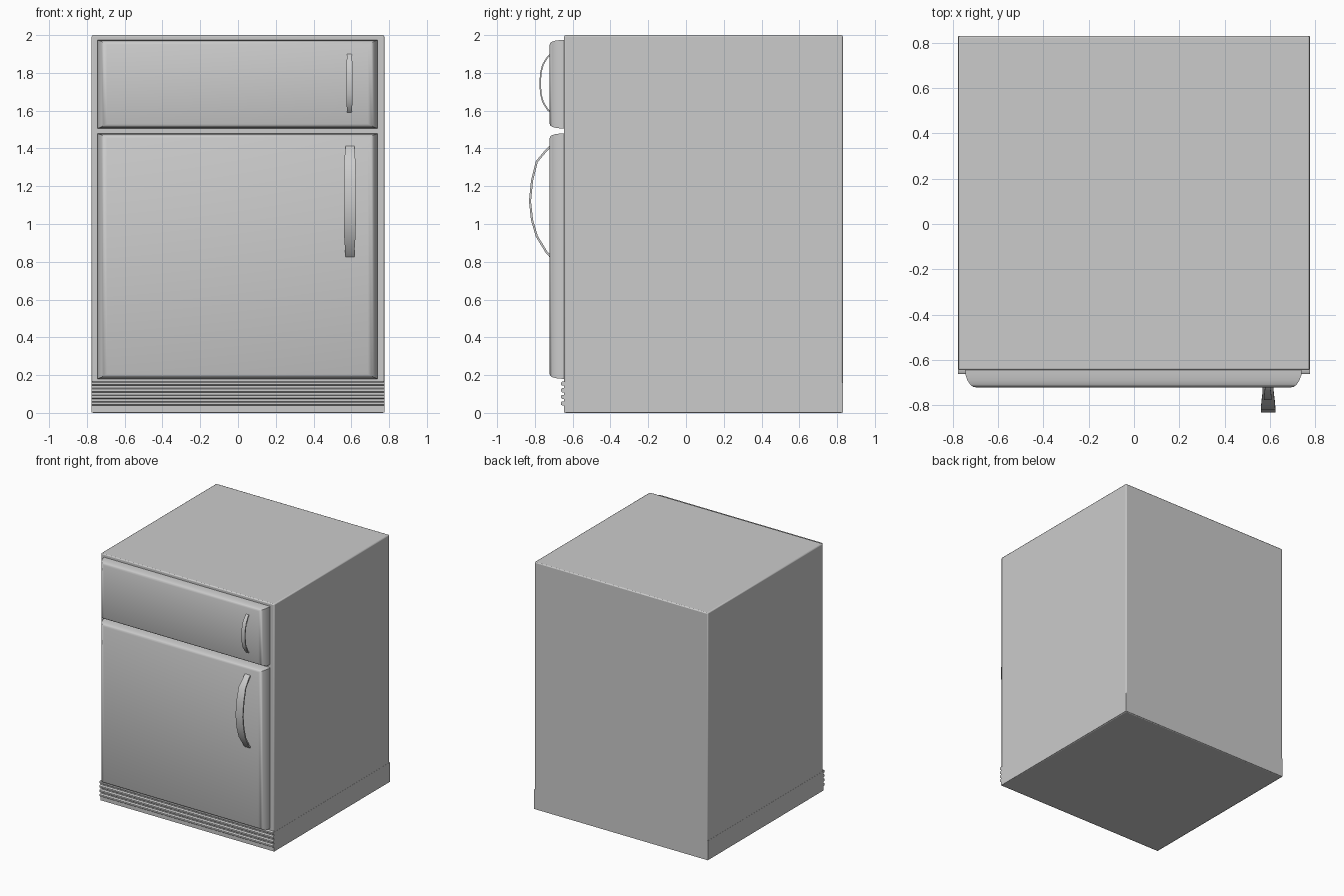
import bpy, bmesh, math
from mathutils import Vector

if "Cube" in bpy.data.objects:
    bpy.data.objects.remove(bpy.data.objects["Cube"])


def finish(name, bm, angle=30):
    bmesh.ops.recalc_face_normals(bm, faces=bm.faces)
    mesh = bpy.data.meshes.new(name)
    bm.to_mesh(mesh)
    bm.free()
    obj = bpy.data.objects.new(name, mesh)
    bpy.context.collection.objects.link(obj)
    bpy.ops.object.select_all(action='DESELECT')
    obj.select_set(True)
    bpy.context.view_layer.objects.active = obj
    bpy.ops.object.shade_smooth_by_angle(angle=math.radians(angle))
    return obj


def loft(name, rings, angle=30):
    """Skin a list of closed rings and cap both ends."""
    bm = bmesh.new()
    loops = [[bm.verts.new(p) for p in ring] for ring in rings]
    n = len(loops[0])
    for a, b in zip(loops, loops[1:]):
        for i in range(n):
            j = (i + 1) % n
            bm.faces.new((a[i], a[j], b[j], b[i]))
    bm.faces.new(loops[0])
    bm.faces.new(loops[-1])
    return finish(name, bm, angle)


def box(name, x, y, z, bevel=0):
    ring = lambda h: [(x[0], y[0], h), (x[1], y[0], h), (x[1], y[1], h), (x[0], y[1], h)]
    obj = loft(name, [ring(z[0]), ring(z[1])])
    if bevel:
        mod = obj.modifiers.new("soft_edges", 'BEVEL')
        mod.width = bevel
        mod.segments = 2
    return obj


# Doors: rings stepping forward and inward to a rounded front edge
def door(name, z0, z1):
    steps = [(-0.64, 0, 0), (-0.665, 0.001, 0.001), (-0.69, 0.010, 0.004),
             (-0.708, 0.022, 0.009), (-0.718, 0.034, 0.016), (-0.722, 0.052, 0.025)]
    rings = [[(-0.745 + ix, y, z0 + iz), (0.74 - ix, y, z0 + iz),
              (0.74 - ix, y, z1 - iz), (-0.745 + ix, y, z1 - iz)] for y, ix, iz in steps]
    return loft(name, rings, 40)


# Handles: flat bowed strap swept along a path of (y, z, half width)
def handle(name, x, path, thick):
    rings = []
    for i, (y, z, w) in enumerate(path):
        p, q = path[max(i - 1, 0)], path[min(i + 1, len(path) - 1)]
        t = Vector((q[0] - p[0], q[1] - p[1])).normalized()
        ny, nz = -t.y * thick / 2, t.x * thick / 2
        rings.append([(x - w, y + ny, z + nz), (x + w, y + ny, z + nz),
                      (x + w, y - ny, z - nz), (x - w, y - ny, z - nz)])
    return loft(name, rings, 40)


# Cabinet and square-edged base
box("cabinet", (-0.775, 0.775), (-0.645, 0.83), (0.0, 2.0), 0.008)
box("base", (-0.776, 0.776), (-0.646, 0.83), (0.003, 0.16))

door("freezer_door", 1.505, 1.975)
door("fridge_door", 0.18, 1.48)

handle("freezer_handle", 0.59,
       [(-0.718, 1.898, 0.012), (-0.732, 1.885, 0.013), (-0.757, 1.845, 0.016),
        (-0.769, 1.80, 0.016), (-0.772, 1.745, 0.016), (-0.769, 1.69, 0.016),
        (-0.757, 1.645, 0.016), (-0.732, 1.605, 0.013), (-0.718, 1.592, 0.012)], 0.008)
handle("fridge_handle", 0.592,
       [(-0.718, 1.41, 0.024), (-0.738, 1.392, 0.024), (-0.79, 1.33, 0.030),
        (-0.815, 1.23, 0.032), (-0.826, 1.12, 0.032), (-0.815, 1.02, 0.032),
        (-0.79, 0.935, 0.030), (-0.738, 0.85, 0.024), (-0.718, 0.828, 0.024)], 0.011)

# Kick grille: rounded horizontal slats
for k in range(4):
    zc = 0.05 + k * 0.035
    profile = [(-0.64, zc - 0.011), (-0.655, zc - 0.011), (-0.662, zc - 0.006),
               (-0.662, zc + 0.006), (-0.655, zc + 0.011), (-0.64, zc + 0.011)]
    loft(f"grille_slat_{k + 1}", [[(x, y, z) for y, z in profile] for x in (-0.776, 0.776)], 50)
